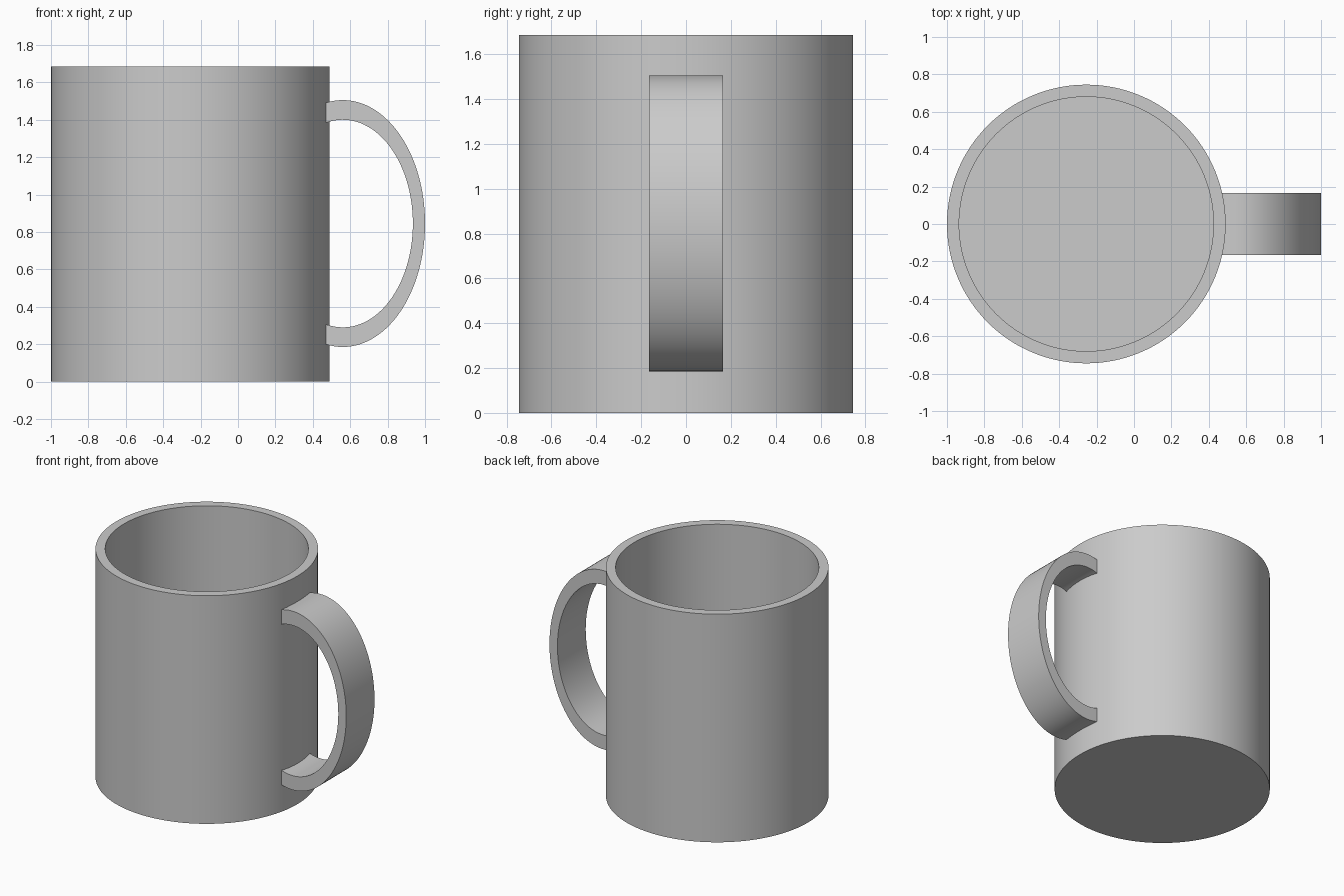
import bpy, bmesh, math
from mathutils import Vector

cube = bpy.data.objects.get("Cube")
if cube:
    bpy.data.objects.remove(cube, do_unlink=True)

# Single grey ceramic material
grey = bpy.data.materials.new("light grey")
grey.use_nodes = True
colour = (0.6, 0.6, 0.6, 1)
grey.diffuse_color = colour
grey.node_tree.nodes["Principled BSDF"].inputs["Base Color"].default_value = colour


def finish(bm, name):
    bmesh.ops.recalc_face_normals(bm, faces=bm.faces)
    mesh = bpy.data.meshes.new(name)
    bm.to_mesh(mesh)
    bm.free()
    mesh.materials.append(grey)
    obj = bpy.data.objects.new(name, mesh)
    bpy.context.collection.objects.link(obj)
    bpy.ops.object.select_all(action="DESELECT")
    obj.select_set(True)
    bpy.context.view_layer.objects.active = obj
    bpy.ops.object.shade_smooth_by_angle(angle=math.radians(30))
    return obj


CENTRE = Vector((-0.255, 0, 0))
OUTER, INNER, HEIGHT, FLOOR = 0.745, 0.68, 1.685, 0.065

# Cup body: wall and floor profile turned around the cup's axis
bm = bmesh.new()
profile = [(0, 0), (OUTER, 0), (OUTER, HEIGHT), (INNER, HEIGHT), (INNER, FLOOR), (0, FLOOR)]
verts = [bm.verts.new(CENTRE + Vector((r, 0, z))) for r, z in profile]
edges = [bm.edges.new(pair) for pair in zip(verts, verts[1:])]
bmesh.ops.spin(bm, geom=verts + edges, cent=CENTRE, axis=(0, 0, 1),
               angle=math.tau, steps=128)
bmesh.ops.remove_doubles(bm, verts=bm.verts, dist=0.0001)
finish(bm, "cup_body")

# Handle: flat elliptical band whose ends sit inside the cup wall
HANDLE_X, HANDLE_Z, END_X, HALF_WIDTH, STEPS = 0.56, 0.845, 0.44, 0.165, 72


def arc(a, b, y):
    limit = math.acos((END_X - HANDLE_X) / a)
    angles = [limit * (1 - 2 * i / STEPS) for i in range(STEPS + 1)]
    return [bm.verts.new((HANDLE_X + a * math.cos(t), y, HANDLE_Z + b * math.sin(t)))
            for t in angles]


bm = bmesh.new()
rails = [arc(0.44, 0.66, -HALF_WIDTH), arc(0.44, 0.66, HALF_WIDTH),
         arc(0.375, 0.555, HALF_WIDTH), arc(0.375, 0.555, -HALF_WIDTH)]
for k in range(4):
    p, q = rails[k], rails[(k + 1) % 4]
    for i in range(STEPS):
        bm.faces.new((p[i], p[i + 1], q[i + 1], q[i]))
for end in (0, -1):
    bm.faces.new([rail[end] for rail in rails])
finish(bm, "handle")
